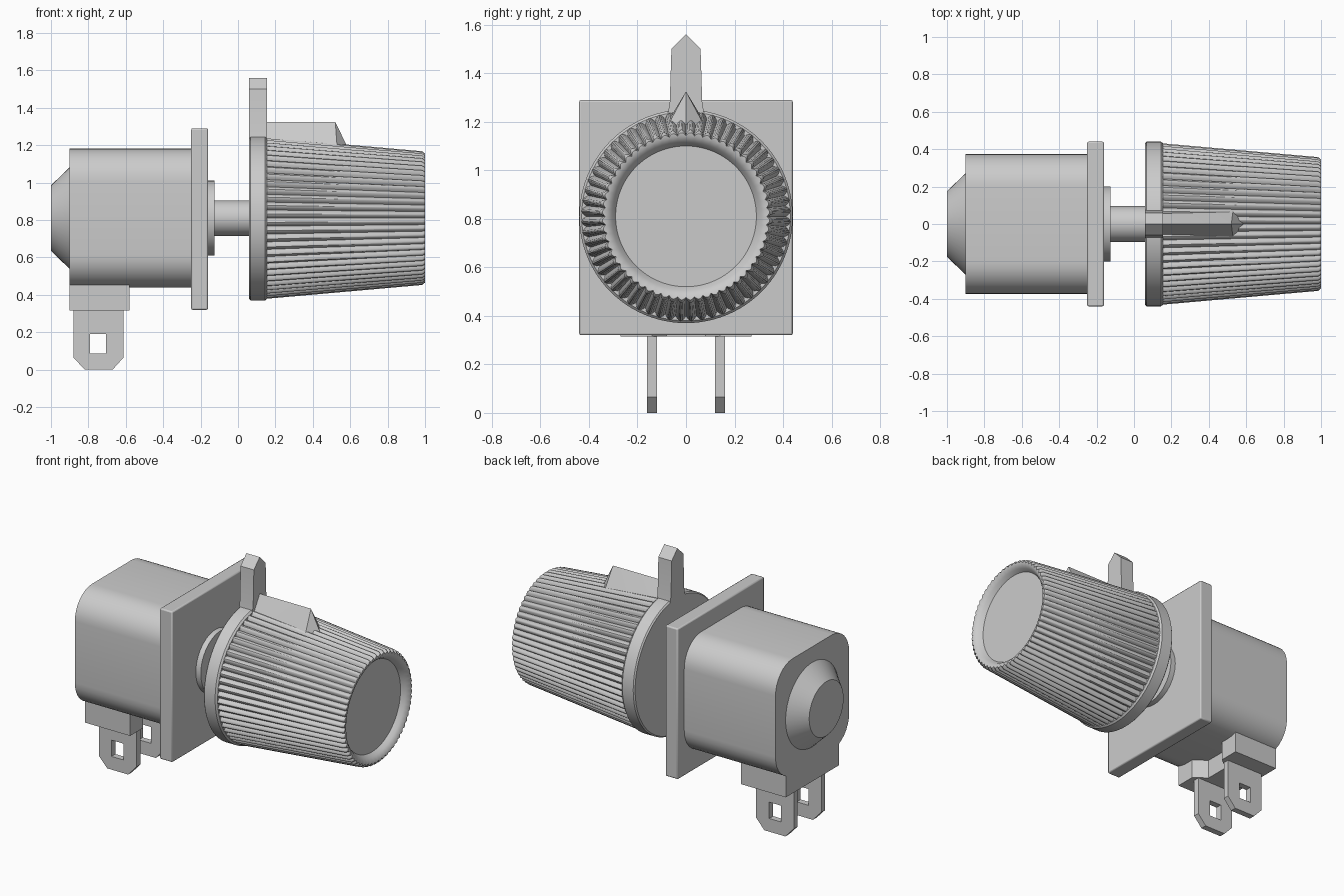
import bpy, bmesh, math
from mathutils import Vector

if "Cube" in bpy.data.objects:
    bpy.data.objects.remove(bpy.data.objects["Cube"])

AXIS_Z = 0.81


def finish(name, bm, angle=35, bevel=0):
    bmesh.ops.recalc_face_normals(bm, faces=bm.faces[:])
    mesh = bpy.data.meshes.new(name)
    bm.to_mesh(mesh)
    bm.free()
    obj = bpy.data.objects.new(name, mesh)
    bpy.context.collection.objects.link(obj)
    if bevel:
        mod = obj.modifiers.new("soft_edges", 'BEVEL')
        mod.width, mod.segments = bevel, 2
    bpy.ops.object.select_all(action='DESELECT')
    obj.select_set(True)
    bpy.context.view_layer.objects.active = obj
    bpy.ops.object.shade_smooth_by_angle(angle=math.radians(angle))
    return obj


def turned(name, rings, steps=64, flutes=0, angle=35):
    """Turn (x, radius, flute depth) rings around the shaft axis."""
    bm = bmesh.new()
    loops = []
    for x, radius, depth in rings:
        loop = []
        for i in range(steps):
            a = math.tau * i / steps
            r = radius - depth * (1 - abs(math.sin(a * flutes / 2)))
            loop.append(bm.verts.new((x, r * math.cos(a), AXIS_Z + r * math.sin(a))))
        loops.append(loop)
    for one, two in zip(loops, loops[1:]):
        for i in range(steps):
            j = (i + 1) % steps
            bm.faces.new((one[i], one[j], two[j], two[i]))
    bm.faces.new(loops[0])
    bm.faces.new(loops[-1])
    return finish(name, bm, angle)


def prism(name, outlines, place, depth, bevel=0):
    """Fill flat outlines (inner ones are holes) and extrude along depth."""
    bm = bmesh.new()
    edges = []
    for outline in outlines:
        vs = [bm.verts.new(place(u, v)) for u, v in outline]
        edges += [bm.edges.new((vs[i - 1], vs[i])) for i in range(len(vs))]
    if len(outlines) == 1:
        bm.faces.new(vs)
    else:
        bmesh.ops.triangle_fill(bm, use_beauty=True, edges=edges)
    moved = bmesh.ops.extrude_face_region(bm, geom=bm.faces[:], use_keep_orig=True)
    verts = [g for g in moved["geom"] if isinstance(g, bmesh.types.BMVert)]
    bmesh.ops.translate(bm, verts=verts, vec=Vector(depth))
    return finish(name, bm, bevel=bevel)


def rounded_rect(half_w, half_h, radius, steps=8):
    points = []
    for quarter, (sx, sy) in enumerate([(1, 1), (-1, 1), (-1, -1), (1, -1)]):
        for i in range(steps + 1):
            a = math.pi / 2 * (quarter + i / steps)
            points.append((sx * (half_w - radius) + radius * math.cos(a),
                           sy * (half_h - radius) + radius * math.sin(a)))
    return points


def rect(u0, u1, v0, v1):
    return [(u0, v0), (u1, v0), (u1, v1), (u0, v1)]


# Housing with its rear cap
prism("housing", [rounded_rect(0.375, 0.372, 0.175)],
      lambda y, z: (-0.9, y, AXIS_Z + z), (0.66, 0, 0))
turned("rear_cap", [(-1, 0.175, 0), (-0.9, 0.272, 0), (-0.88, 0.272, 0)], 48, angle=25)

# Mounting plate, bushing and shaft
prism("mounting_plate", [rect(-0.44, 0.44, 0.32, 1.29)],
      lambda y, z: (-0.25, y, z), (0.09, 0, 0), bevel=0.008)
turned("bushing", [(-0.17, 0.2, 0), (-0.125, 0.2, 0)])
turned("shaft", [(-0.14, 0.095, 0), (0.08, 0.095, 0)], 48)

# Terminal block, notched on the side facing the plate
block = [(-0.9, -0.27), (-0.58, -0.27), (-0.58, -0.14), (-0.66, -0.08),
         (-0.66, 0.08), (-0.58, 0.14), (-0.58, 0.27), (-0.9, 0.27)]
prism("terminal_block", [block], lambda x, y: (x, y, 0.315), (0, 0, 0.16))

# Two blade terminals with square holes
blade = [(-0.88, 0.33), (-0.88, 0.065), (-0.82, 0), (-0.67, 0), (-0.612, 0.065), (-0.612, 0.33)]
hole = rect(-0.79, -0.705, 0.085, 0.19)
for side, y in (("right", -0.16), ("left", 0.12)):
    prism("terminal_" + side, [blade, hole], lambda x, z: (x, y, z), (0, 0.04, 0))

# Knob skirt and upright pointer
turned("knob_skirt", [(0.06, 0.432, 0), (0.068, 0.44, 0), (0.145, 0.44, 0), (0.156, 0.43, 0)], 96)
pointer = [(-0.08, 1.2), (0.08, 1.2), (0.067, 1.28), (0.06, 1.5),
           (0, 1.56), (-0.06, 1.5), (-0.067, 1.28)]
prism("pointer", [pointer], lambda y, z: (0.06, y, z), (0.095, 0, 0))

# Fluted grip, ending in a rounded rim around a shallow dish
turned("knob_grip",
       [(0.15, 0.432, 0.02), (0.985, 0.358, 0.02), (1.0, 0.345, 0.012), (0.998, 0.325, 0),
        (0.98, 0.305, 0), (0.955, 0.29, 0)], 360, flutes=60, angle=40)

# Ridge along the top of the grip
bm = bmesh.new()
ridge = [(0.15, 0, 1.325), (0.52, 0, 1.325), (0.585, 0, 1.19), (0.58, 0, 1.14)]
for y in (-0.075, 0.075):
    ridge += [(0.15, y, 1.2), (0.15, y, 1.14), (0.53, y, 1.185), (0.53, y, 1.14)]
for point in ridge:
    bm.verts.new(point)
bmesh.ops.convex_hull(bm, input=bm.verts[:])
finish("grip_ridge", bm, 20)
